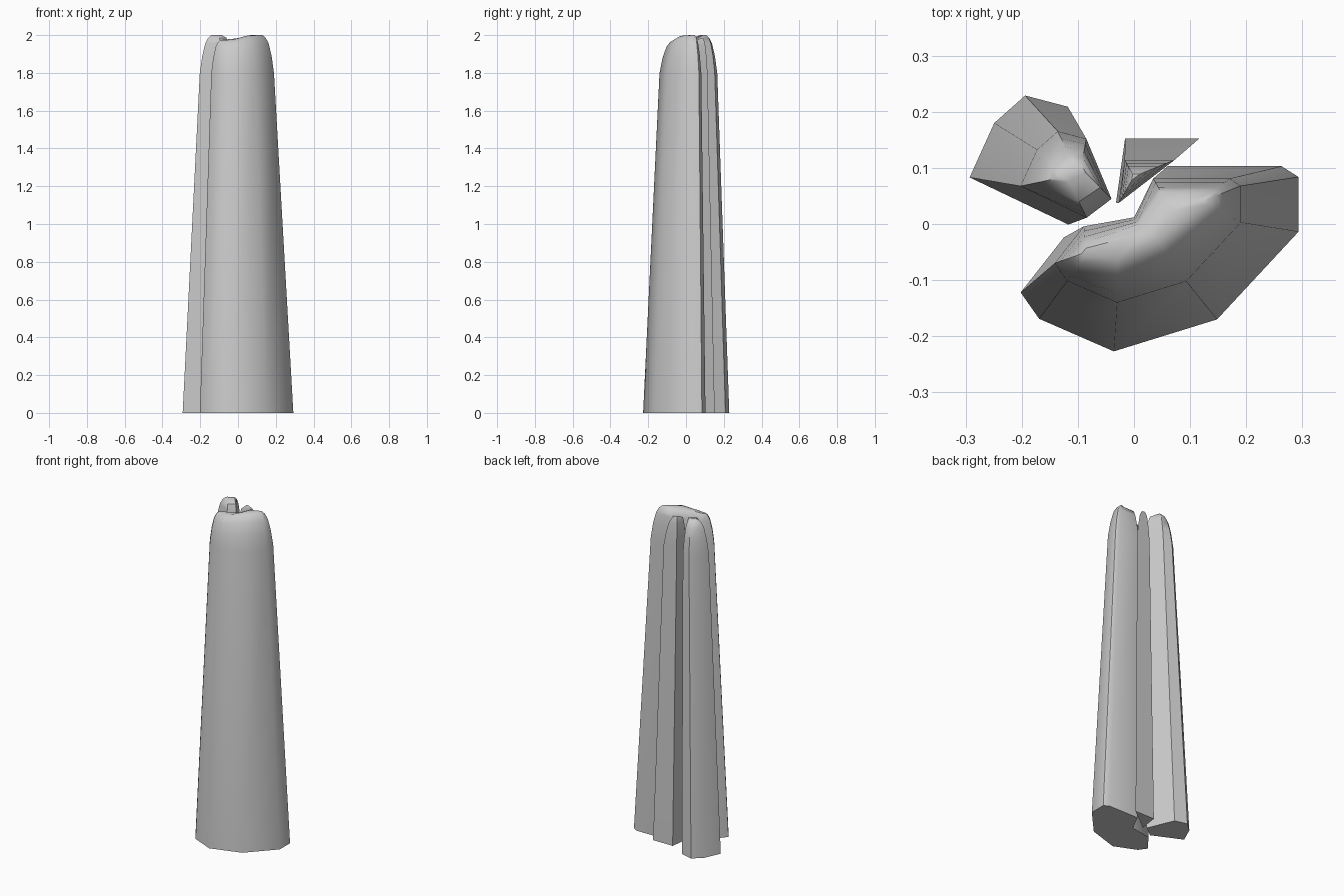
import bpy, bmesh, math
from mathutils import Vector
from mathutils.geometry import intersect_point_line

if "Cube" in bpy.data.objects:
    bpy.data.objects.remove(bpy.data.objects["Cube"])

CENTRE = Vector((-0.018, 0.036))   # all columns lean towards this axis
TAPER = 0.67                       # outline scale at the shoulder
SHOULDER = 1.8
# cap rings: (share of the cap height, share of the outline kept)
CAP = [(0.45, 0.82), (0.78, 0.6), (0.93, 0.38), (1.0, 0.15)]


def nearest(p, spine):
    if len(spine) == 1:
        return spine[0]
    best = None
    for a, b in zip(spine, spine[1:]):
        _, t = intersect_point_line(p, a, b)
        q = a.lerp(b, max(0, min(1, t)))
        if best is None or (q - p).length < (best - p).length:
            best = q
    return best


def column(name, outline, spine, top):
    """Tapered shaft with a rounded cap; spine is the ridge of the cap."""
    base = [Vector(p) for p in outline]
    spine = [Vector(p) for p in spine]
    shoulder = [CENTRE + (p - CENTRE) * TAPER for p in base]
    rings = [[(p.x, p.y, 0) for p in base],
             [(p.x, p.y, SHOULDER) for p in shoulder]]
    for rise, keep in CAP:
        ring = []
        for p in shoulder:
            # faces towards the cracks stay steeper than the outer ones
            inner = (p - CENTRE).length < 0.075
            k = 1 - (1 - keep) * 0.6 if inner and rise < 1 else keep
            q = nearest(p, spine).lerp(p, k)
            ring.append((q.x, q.y, SHOULDER + (top(q.x) - SHOULDER) * rise))
        rings.append(ring)

    bm = bmesh.new()
    vs = [[bm.verts.new(c) for c in r] for r in rings]
    n = len(base)
    for lo, hi in zip(vs, vs[1:]):
        for i in range(n):
            j = (i + 1) % n
            bm.faces.new((lo[i], lo[j], hi[j], hi[i]))
    bm.faces.new(vs[0][::-1])
    lid = bm.faces.new(vs[-1])
    bmesh.ops.triangulate(bm, faces=[lid])
    bmesh.ops.recalc_face_normals(bm, faces=bm.faces)
    for f in bm.faces:
        f.smooth = True
    me = bpy.data.meshes.new(name)
    bm.to_mesh(me)
    bm.free()
    me.set_sharp_from_angle(angle=math.radians(48))
    ob = bpy.data.objects.new(name, me)
    bpy.context.collection.objects.link(ob)


# large front column with a kinked back
column("front_column",
       [(-0.202, -0.122), (-0.169, -0.169), (-0.036, -0.227), (0.148, -0.17),
        (0.293, -0.014), (0.293, 0.084), (0.263, 0.103), (0.06, 0.103),
        (0.009, 0.0), (-0.125, -0.024)],
       [(-0.085, -0.05), (-0.02, -0.05), (0.06, 0.005), (0.12, 0.04)],
       lambda x: 1.975 + 0.025 * max(0, min(1, (x + 0.0) / 0.05)))

# back left column
column("back_left_column",
       [(-0.117, -0.001), (-0.051, 0.049), (-0.118, 0.209),
        (-0.194, 0.229), (-0.249, 0.18), (-0.293, 0.083)],
       [(-0.13, 0.083), (-0.095, 0.1)], lambda x: 2.0)

# thin three-sided sliver at the back
column("back_sliver",
       [(-0.032, 0.038), (0.116, 0.152), (-0.016, 0.152)],
       [(0.0, 0.085)], lambda x: 1.985)
